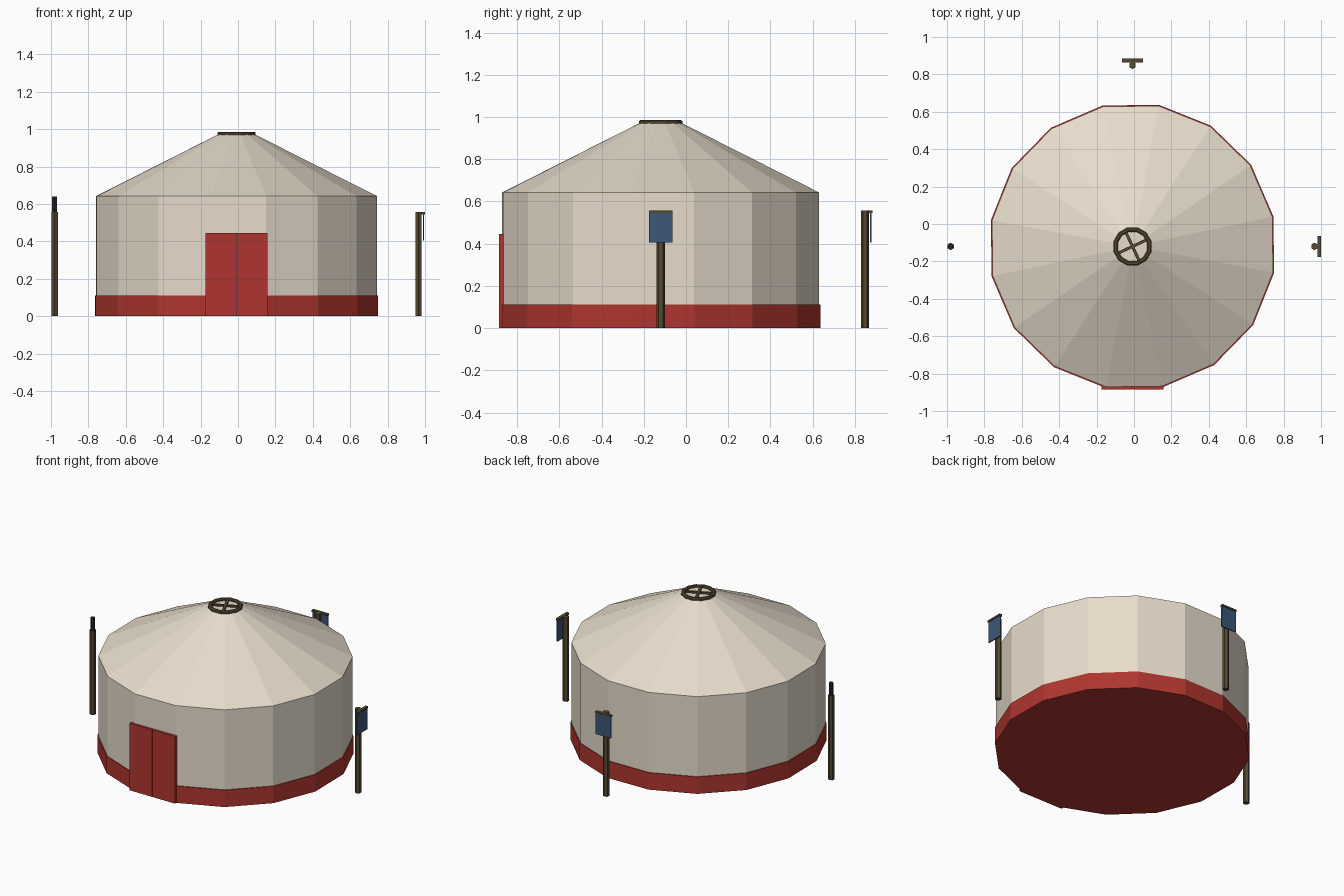
import bpy, bmesh, math
from mathutils import Matrix

if "Cube" in bpy.data.objects:
    bpy.data.objects.remove(bpy.data.objects["Cube"])

CX, CY = -0.008, -0.12
TURN = math.radians(12)   # first corner of the 16-sided tent


def mat(name, rgb):
    m = bpy.data.materials.new(name)
    m.diffuse_color = (*rgb, 1)
    m.use_nodes = True
    m.node_tree.nodes["Principled BSDF"].inputs["Base Color"].default_value = m.diffuse_color
    return m


CREAM = mat("felt", (0.80, 0.72, 0.60))
RED = mat("red_paint", (0.43, 0.036, 0.028))
WOOD = mat("dark_wood", (0.09, 0.065, 0.03))
BLUE = mat("blue_cloth", (0.045, 0.095, 0.19))
DARK = mat("dark_metal", (0.02, 0.02, 0.025))


def finish(name, bm, material):
    bmesh.ops.recalc_face_normals(bm, faces=bm.faces)
    me = bpy.data.meshes.new(name)
    bm.to_mesh(me)
    bm.free()
    me.materials.append(material)
    ob = bpy.data.objects.new(name, me)
    bpy.context.collection.objects.link(ob)
    return ob


def lathe(name, profile, sides, center, material, turn=0.0, closed=False):
    """Stack of polygon rings from (radius, z) points; capped, or looped into a ring."""
    bm = bmesh.new()
    rings = [[bm.verts.new((center[0] + r * math.cos(turn + i * math.tau / sides),
                            center[1] + r * math.sin(turn + i * math.tau / sides), z))
              for i in range(sides)] for r, z in profile]
    pairs = list(zip(rings, rings[1:]))
    if closed:
        pairs.append((rings[-1], rings[0]))
    else:
        bm.faces.new(rings[0])
        bm.faces.new(rings[-1])
    for a, b in pairs:
        for i in range(sides):
            j = (i + 1) % sides
            bm.faces.new((a[i], a[j], b[j], b[i]))
    return finish(name, bm, material)


def box(name, lo, hi, material, angle=0.0):
    bm = bmesh.new()
    size = [h - l for l, h in zip(lo, hi)]
    mid = [(h + l) / 2 for l, h in zip(lo, hi)]
    m = (Matrix.Translation(mid) @ Matrix.Rotation(angle, 4, 'Z')
         @ Matrix.Diagonal((*size, 1)))
    bmesh.ops.create_cube(bm, size=1, matrix=m)
    return finish(name, bm, material)


# Tent: red base band, felt wall and roof
lathe("base_band", [(0.770, 0), (0.770, 0.112)], 16, (CX, CY), RED, TURN)
lathe("tent_wall_and_roof", [(0.764, 0.10), (0.764, 0.642), (0.10, 0.972)],
      16, (CX, CY), CREAM, TURN)

# Double door
for side, x0, x1 in (("left", -0.175, -0.011), ("right", -0.007, 0.157)):
    box(f"door_{side}", (x0, -0.885, 0), (x1, -0.862, 0.445), RED)
box("door_seam", (-0.011, -0.882, 0), (-0.007, -0.862, 0.444), DARK)

# Roof crown: ring with crossed bars
lathe("crown_ring", [(0.106, 0.970), (0.106, 0.980), (0.099, 0.986), (0.087, 0.986),
                     (0.081, 0.980), (0.081, 0.970), (0.09, 0.964), (0.099, 0.964)],
      12, (CX, CY), WOOD, math.radians(15), closed=True)
for n, deg in (("a", 25), ("b", 115)):
    box(f"crown_bar_{n}", (CX - 0.09, CY - 0.008, 0.969),
        (CX + 0.09, CY + 0.008, 0.983), WOOD, math.radians(deg))

# Posts around the tent
POSTS = {"left": (-0.981, CY), "right": (0.965, CY), "back": (-0.008, 0.848)}
for n, c in POSTS.items():
    lathe(f"{n}_post", [(0.02, 0), (0.02, 0.557)], 6, c, WOOD, math.pi / 2)
lathe("left_post_tip", [(0.014, 0.55), (0.014, 0.64)], 6, POSTS["left"], DARK, math.pi / 2)

# Banners hung from thin rails on the right and back posts
box("right_banner", (0.988, CY - 0.056, 0.405), (0.995, CY + 0.056, 0.548), BLUE)
box("right_banner_rail", (0.980, CY - 0.056, 0.545), (1.0, CY + 0.056, 0.557), WOOD)
box("back_banner", (-0.064, 0.872, 0.405), (0.048, 0.879, 0.548), BLUE)
box("back_banner_rail", (-0.064, 0.864, 0.545), (0.048, 0.884, 0.557), WOOD)
